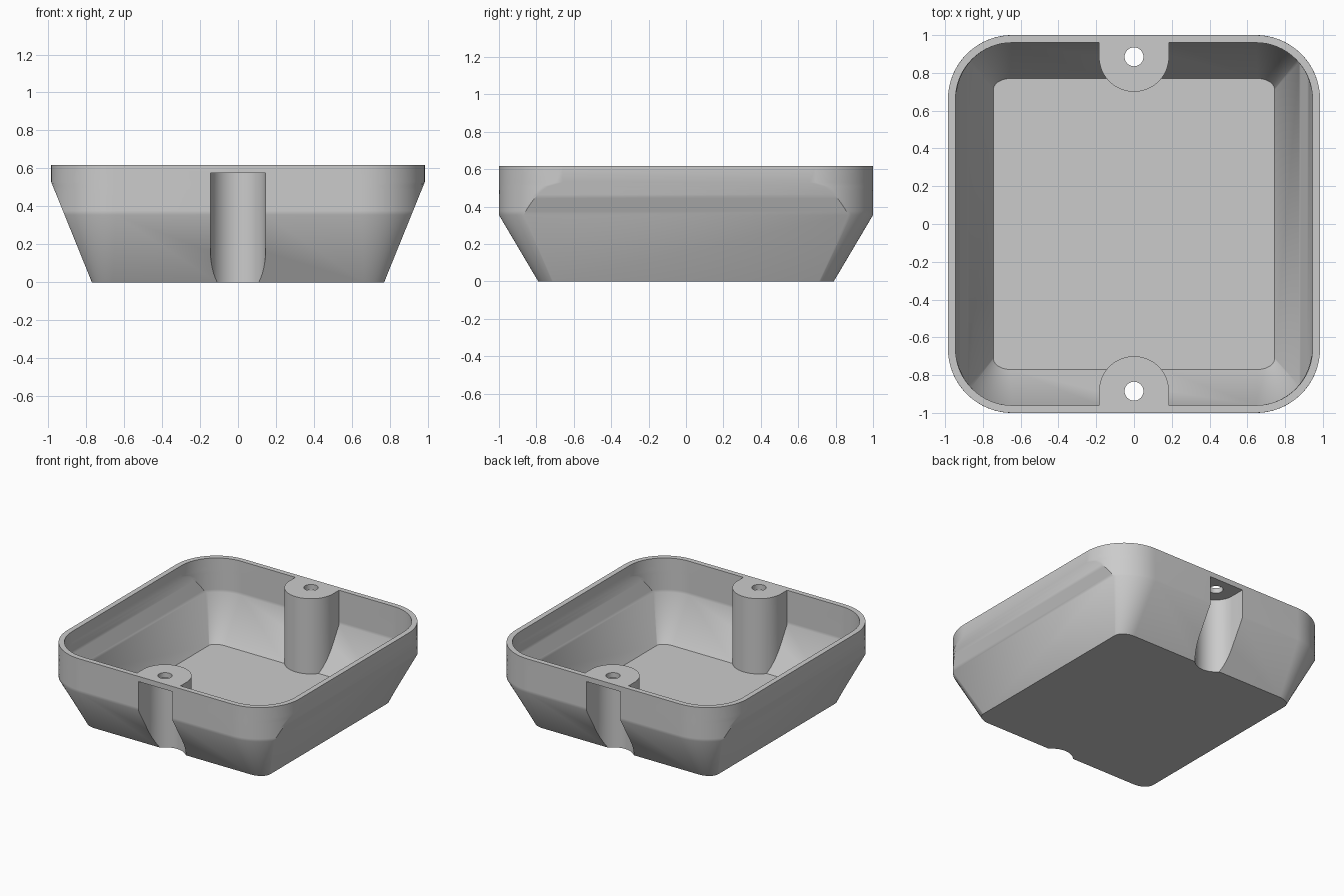
import bpy
import bmesh
from math import acos, cos, sin, pi, radians

if "Cube" in bpy.data.objects:
    bpy.data.objects.remove(bpy.data.objects["Cube"])

# One plain grey for everything
grey = bpy.data.materials.new("plain_grey")
grey.use_nodes = True
colour = (0.6, 0.6, 0.6, 1)
grey.diffuse_color = colour
grey.node_tree.nodes["Principled BSDF"].inputs["Base Color"].default_value = colour

CX, CY = 0.645, 0.66      # centres of the upper corner arcs
KNEE, SIDE_TOP = 0.355, 0.53
HEIGHT, WALL = 0.617, 0.04
STEPS = 16
POST_Y = 0.885


def loft(name, rings):
    """Solid skinned through rings of equal length."""
    bm = bmesh.new()
    loops = [[bm.verts.new(p) for p in ring] for ring in rings]
    n = len(loops[0])
    for a, b in zip(loops, loops[1:]):
        for i in range(n):
            j = (i + 1) % n
            bm.faces.new((a[i], a[j], b[j], b[i]))
    bm.faces.new(loops[0][::-1])
    bm.faces.new(loops[-1])
    bmesh.ops.recalc_face_normals(bm, faces=bm.faces)
    mesh = bpy.data.meshes.new(name)
    bm.to_mesh(mesh)
    bm.free()
    mesh.materials.append(grey)
    ob = bpy.data.objects.new(name, mesh)
    bpy.context.collection.objects.link(ob)
    return ob


def four_corners(quarter, z):
    """Mirror one corner profile into a closed ring."""
    flip = quarter[::-1]
    return ([(x, y, z) for x, y in quarter] + [(-x, y, z) for x, y in flip]
            + [(-x, -y, z) for x, y in quarter] + [(x, -y, z) for x, y in flip])


def corner(cx, cy, rx, ry, start=0):
    angles = [start + (pi / 2 - start) * i / STEPS for i in range(STEPS + 1)]
    return [(cx + rx * cos(a), cy + ry * sin(a)) for a in angles]


def tray_solid(name, z0, x0, y0, rx, ry, radius, top):
    """Small rounded base flaring to a rounded block with sloped sides."""
    rings = [four_corners(corner(x0 - rx, y0 - ry, rx, ry), z0)]
    for i in range(9):
        z = KNEE + (SIDE_TOP - KNEE) * i / 8
        x = x0 + (CX + radius - x0) * (z - z0) / (SIDE_TOP - z0)
        start = acos(min(1, (x - CX) / radius))
        rings.append(four_corners(corner(CX, CY, radius, radius, start), z))
    rings.append(four_corners(corner(CX, CY, radius, radius), top))
    return loft(name, rings)


def post(name, radius, z0, z1, side, reach=1.3):
    """Half-round column that runs straight outward past the wall."""
    arc = [(radius * cos(pi * i / 32), POST_Y - radius * sin(pi * i / 32))
           for i in range(33)]
    outline = arc + [(-radius, reach), (radius, reach)]
    return loft(name, [[(x, y * side, z) for x, y in outline] for z in (z0, z1)])


def hole(name, radius, side):
    ring = [(radius * cos(pi * i / 16), side * POST_Y + radius * sin(pi * i / 16))
            for i in range(32)]
    return loft(name, [[(x, y, z) for x, y in ring] for z in (0.4, 0.8)])


def cut(target, cutter):
    mod = target.modifiers.new("cut", 'BOOLEAN')
    mod.operation, mod.solver, mod.object = 'DIFFERENCE', 'EXACT', cutter
    bpy.context.view_layer.objects.active = target
    bpy.ops.object.modifier_apply(modifier=mod.name)
    bpy.data.objects.remove(cutter)


# Outer shell and the hollow, which leaves room for the screw posts
tray = tray_solid("tray", 0, 0.77, 0.79, 0.11, 0.08, 0.34, HEIGHT)
hollow = tray_solid("hollow", WALL, 0.745, 0.77, 0.09, 0.06, 0.30, 0.75)
for side in (-1, 1):
    cut(hollow, post("post_room", 0.185, -0.1, 0.9, side))
cut(tray, hollow)

# Outside recesses and screw holes in both posts
for side in (-1, 1):
    cut(tray, post("recess", 0.145, -0.1, 0.577, side))
    cut(tray, hole("screw_hole", 0.05, side))

bpy.ops.object.select_all(action='DESELECT')
tray.select_set(True)
bpy.context.view_layer.objects.active = tray
bpy.ops.object.shade_smooth_by_angle(angle=radians(32))
